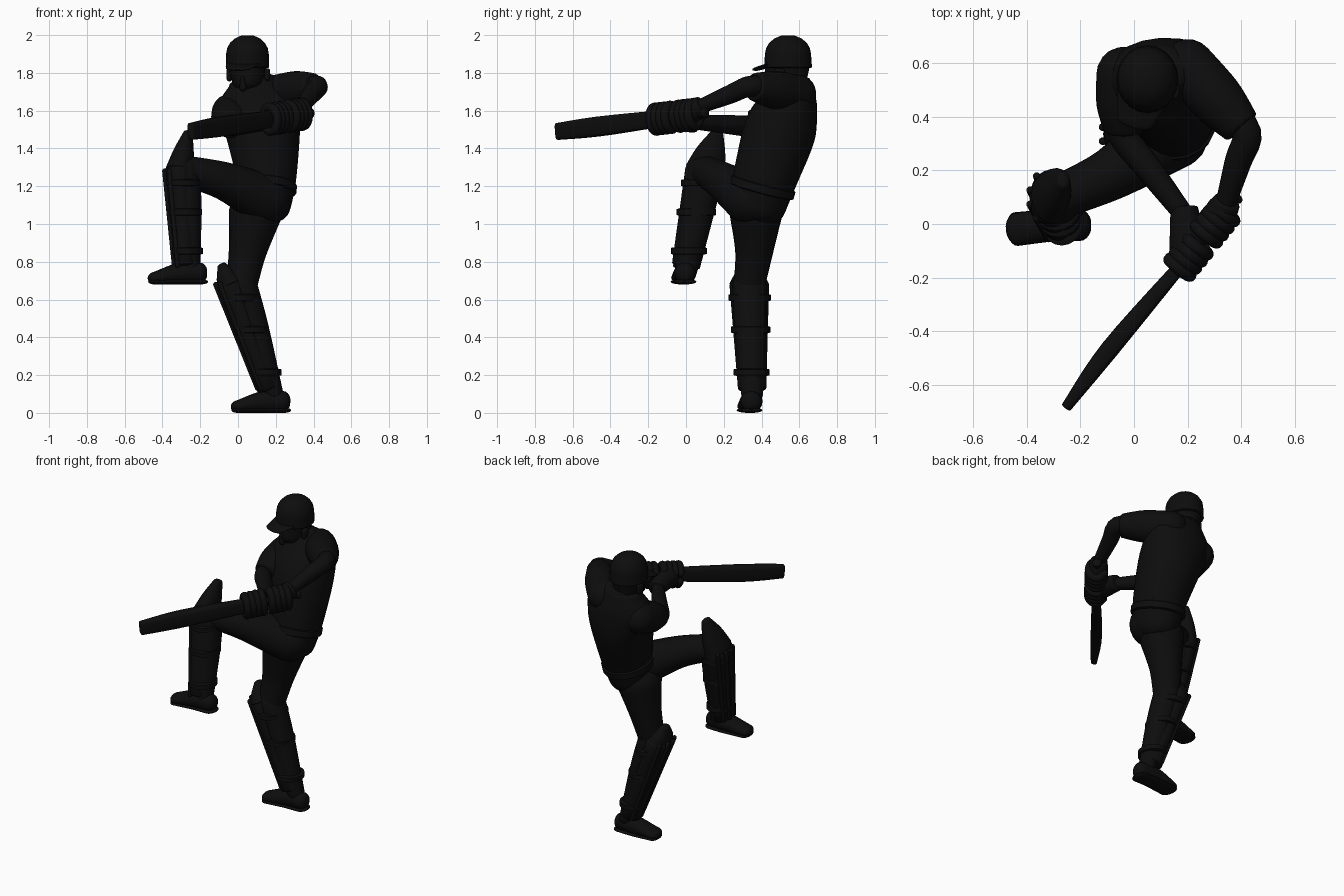
import bpy, bmesh, math
from mathutils import Vector as V

default_cube = bpy.data.objects.get("Cube")
if default_cube:
    bpy.data.objects.remove(default_cube, do_unlink=True)

black = bpy.data.materials.new("near black")
black.use_nodes = True
black.diffuse_color = (.004, .004, .004, 1)
shader = black.node_tree.nodes["Principled BSDF"]
shader.inputs["Base Color"].default_value = black.diffuse_color
shader.inputs["Roughness"].default_value = .9

SIDES = 20
STEPS = 5
UP = V((0, 0, 1))
RIGHT = V((-1, 0, 0))
BACK = V((0, 1, 0))


def blend(before, start, end, after, t):
    """Smooth curve between two neighbouring values."""
    tangent_in, tangent_out = (end - before) / 2, (after - start) / 2
    gap = end - start
    bend = 3 * gap - 2 * tangent_in - tangent_out
    return start + t * (tangent_in + t * (bend + t * (tangent_in + tangent_out - 2 * gap)))


def smooth_list(values):
    padded = [values[0], *values, values[-1]]
    dense = [blend(*padded[i:i + 4], step / STEPS)
             for i in range(len(values) - 1) for step in range(STEPS)]
    return dense + [values[-1]]


def rounded(value, power):
    return math.copysign(abs(value) ** power, value)


def tube(name, points, widths, depths=None, ref=RIGHT, domes=(1, 1), power=1):
    """Smooth tube through the points: width lies along ref, depth across it."""
    path = smooth_list(points)
    wide = smooth_list(widths)
    deep = smooth_list(depths or widths)
    last = len(path) - 1
    sections = []
    for i, centre in enumerate(path):
        tangent = (path[min(i + 1, last)] - path[max(i - 1, 0)]).normalized()
        sections.append((centre, tangent, wide[i], deep[i]))

    def dome(section, length):
        centre, tangent, a, b = section
        result = []
        for step in range(1, STEPS):
            angle = step / STEPS * math.pi / 2
            shrink = math.cos(angle)
            result.append((centre + tangent * a * length * math.sin(angle), tangent,
                           a * shrink, b * shrink))
        return result

    sections = (dome(sections[0], -domes[0])[::-1] + sections
                + dome(sections[-1], domes[1]))
    bm = bmesh.new()
    rings = []
    for centre, tangent, a, b in sections:
        u = (ref - tangent * ref.dot(tangent)).normalized()
        v = tangent.cross(u)
        ring = []
        for side in range(SIDES):
            angle = math.tau * side / SIDES
            ring.append(bm.verts.new(centre + u * a * rounded(math.cos(angle), power)
                                     + v * b * rounded(math.sin(angle), power)))
        rings.append(ring)
    for lower, upper in zip(rings, rings[1:]):
        for j in range(SIDES):
            k = (j + 1) % SIDES
            bm.faces.new((lower[j], lower[k], upper[k], upper[j]))
    bm.faces.new(rings[0][::-1])
    bm.faces.new(rings[-1])
    bmesh.ops.recalc_face_normals(bm, faces=bm.faces)
    mesh = bpy.data.meshes.new(name)
    bm.to_mesh(mesh)
    bm.free()
    mesh.materials.append(black)
    part = bpy.data.objects.new(name, mesh)
    bpy.context.collection.objects.link(part)
    bpy.ops.object.select_all(action="DESELECT")
    part.select_set(True)
    bpy.context.view_layer.objects.active = part
    bpy.ops.object.shade_smooth_by_angle(angle=math.radians(50))


# Torso, leaning back with the shoulders turned
hips = V((.14, .38, 1.1))
belly = V((.15, .42, 1.25))
ribs = V((.13, .5, 1.5))
chest = V((.1, .55, 1.64))
collar = V((.08, .57, 1.75))
tube("torso", [hips, belly, ribs, chest, collar],
     [.14, .16, .2, .22, .13], [.15, .17, .19, .15, .1], domes=(.7, .3))
hem = hips.lerp(belly, .5)
tube("shirt_hem", [hem, hem.lerp(belly, .5)], [.165, .165], [.175, .175], domes=(.1, .1))
tube("shirt_collar", [collar - UP * .03, collar + UP * .02], [.1, .085], domes=(.1, .1))

# Head, turned slightly to the right, under a peaked cap
jaw = V((.055, .525, 1.75))
head = V((.05, .54, 1.87))
facing = V((-.3, -1, -.3)).normalized()
sideways = facing.cross(UP).normalized()
tube("neck", [chest, jaw], [.08, .07])
tube("head", [jaw, head], [.085, .11], [.11, .12], domes=(.7, .8))
tube("nose", [jaw + facing * .1, jaw + facing * .11 + UP * .05], [.02, .012])
for label, sign in (("left", -1), ("right", 1)):
    ear = jaw + sideways * .105 * sign + UP * .02
    tube(label + "_ear", [ear, ear + UP * .04], [.015, .015], [.03, .03])
tube("cap", [head - UP * .04, head + UP * .03], [.115, .113], [.127, .122], domes=(.1, .9))
tube("cap_peak", [head + facing * .06, head + facing * .17], [.1, .07], [.013, .01],
     ref=sideways, domes=(0, .4))


# Arms with short wide sleeves
def arm(side, shoulder, elbow, wrist):
    tube(side + "_sleeve", [shoulder, shoulder.lerp(elbow, .5), shoulder.lerp(elbow, .9)],
         [.1, .1, .075], ref=UP, domes=(1, .2))
    tube(side + "_arm", [shoulder.lerp(elbow, .6), elbow, elbow.lerp(wrist, .4), wrist],
         [.06, .055, .05, .037], ref=UP)


left_wrist = V((.34, .07, 1.62))
right_wrist = V((.19, .03, 1.54))
arm("left", V((.2, .59, 1.69)), V((.42, .34, 1.73)), left_wrist)
arm("right", V((-.04, .56, 1.59)), V((-.04, .33, 1.52)), right_wrist)

# Bat: flat blade, round handle and knob
tip = V((-.25, -.68, 1.49))
blade_top = V((.17, -.16, 1.555))
grip = (blade_top - tip).normalized()
bulge = tip.lerp(blade_top, .4) - grip.cross(UP) * .01
tube("bat_blade", [tip, bulge, blade_top], [.045, .053, .045], [.02, .035, .025],
     ref=UP, domes=(.2, .8), power=.5)
knob = blade_top + grip * .33
tube("bat_handle", [blade_top, knob], [.022, .022])
tube("bat_knob", [knob, knob + grip * .01], [.028, .028], domes=(.4, .4))

# Gloves: padded fingers curled round the handle, hand back and cuff
across = grip.cross(UP).normalized()
lift = across.cross(grip)


def glove(side, start, wrist):
    for finger in range(4):
        centre = blade_top + grip * (start + finger * .034)
        curl = []
        for joint in range(7):
            angle = math.tau * (joint - 3) / 7
            curl.append(centre + across * math.cos(angle) * .05 + lift * math.sin(angle) * .065)
        tube(f"{side}_glove_finger_{finger + 1}", curl, [.024] * len(curl), ref=grip)
    palm = blade_top + grip * (start + .05)
    tube(side + "_glove_cuff", [wrist.lerp(palm, -.2), wrist, palm], [.05, .055, .07],
         ref=grip, domes=(.1, .4))


glove("left", .16, left_wrist)
glove("right", 0, right_wrist)


# Legs, each with a ribbed guard, straps and a shoe, toes to the right
def leg(side, hip, thigh, knee, ankle, shift, flap_tip):
    tube(side + "_thigh", [hip, thigh, knee], [.14, .1, .083], ref=UP.cross(BACK))
    tube(side + "_shin", [knee, knee.lerp(ankle, .4), ankle], [.08, .075, .05],
         [.09, .085, .058])
    top = knee + RIGHT * shift
    bottom = ankle + RIGHT * .03 + UP * .03
    wide, deep = (.08, .06), (.105, .075)
    tube(side + "_guard", [top, bottom], wide, deep, domes=(.4, .2))
    tube(side + "_guard_flap", [top, top.lerp(flap_tip, .5), flap_tip],
         [.075, .055, .025], [.105, .08, .035], domes=(.3, .5))
    for number, spread in enumerate((-.75, -.25, .25, .75)):
        reach = math.sqrt(1 - spread ** 2)
        ends = [end + RIGHT * a * reach + BACK * b * spread
                for end, a, b in zip((top, bottom), wide, deep)]
        tube(f"{side}_guard_rib_{number + 1}", ends, [.014, .012])
    for number, drop in enumerate((.15, .45, .85)):
        centre = knee.lerp(ankle, drop).lerp(top.lerp(bottom, drop), .5)
        size = wide[0] + (wide[1] - wide[0]) * drop + .02
        tube(f"{side}_guard_strap_{number + 1}", [centre, centre + UP * .03],
             [size, size], [size * 1.15] * 2, domes=(.08, .08))


def shoe(side, ankle, ground):
    foot = V((ankle.x, ankle.y, ground))
    heel, instep, toe = (foot + RIGHT * x - BACK * abs(x) * .1 for x in (-.05, .05, .19))
    tube(side + "_shoe", [heel + UP * .06, instep + UP * .06, toe + UP * .035],
         [.055, .058, .032], [.055, .06, .06], ref=UP, domes=(.7, 1.2))
    tube(side + "_sole", [heel + UP * .014, instep + UP * .014, toe + UP * .014],
         [.014] * 3, [.058, .06, .063], ref=UP, domes=(3, 2.5))


left_ankle = V((.19, .35, .1))
leg("left", V((.09, .37, 1.05)), V((.05, .36, .85)), V((.02, .335, .68)), left_ankle,
    .06, V((-.085, .34, .78)))
shoe("left", left_ankle, 0)
right_ankle = V((-.25, 0, .75))
leg("right", V((.14, .34, 1.13)), V((-.08, .19, 1.23)), V((-.28, .1, 1.28)), right_ankle,
    .03, V((-.265, .165, 1.48)))
shoe("right", right_ankle, .68)
